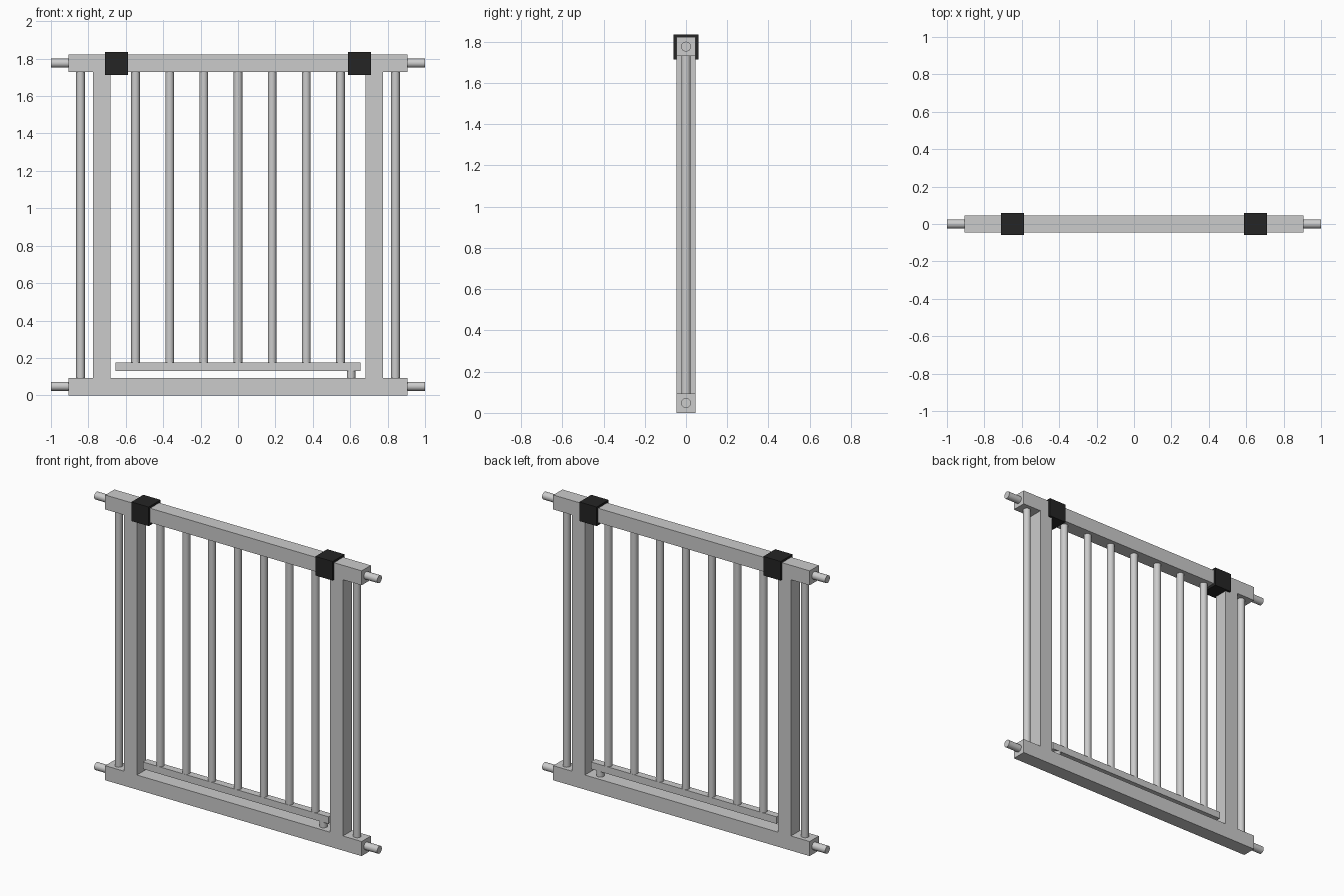
import bpy
from math import pi

if "Cube" in bpy.data.objects:
    bpy.data.objects.remove(bpy.data.objects["Cube"])

black = bpy.data.materials.new("black_plastic")
black.diffuse_color = (0.018, 0.018, 0.018, 1)
black.use_nodes = True
black.node_tree.nodes["Principled BSDF"].inputs["Base Color"].default_value = black.diffuse_color


def box(name, x0, x1, half_y, z0, z1, mat=None):
    bpy.ops.mesh.primitive_cube_add(size=1, location=((x0 + x1) / 2, 0, (z0 + z1) / 2))
    ob = bpy.context.object
    ob.name = name
    ob.scale = (x1 - x0, 2 * half_y, z1 - z0)
    bpy.ops.object.transform_apply(location=False, rotation=False, scale=True)
    if mat:
        ob.data.materials.append(mat)
    return ob


def rod(name, loc, radius, length, along_x=False):
    bpy.ops.mesh.primitive_cylinder_add(vertices=24, radius=radius, depth=length, location=loc,
                                        rotation=(0, pi / 2 if along_x else 0, 0))
    ob = bpy.context.object
    ob.name = name
    bpy.ops.object.shade_smooth_by_angle()
    return ob


def upright(name, x, z0, z1, radius=0.023):
    return rod(name, (x, 0, (z0 + z1) / 2), radius, z1 - z0)


# Main frame rails
box("bottom_rail", -0.906, 0.906, 0.046, 0, 0.093)
box("top_rail", -0.906, 0.906, 0.046, 1.73, 1.822)

# Posts, outer bars, wall pins and black caps on both sides
for s, side in ((-1, "left"), (1, "right")):
    xs = sorted((s * 0.682, s * 0.774))
    box("post_" + side, *xs, 0.046, 0.093, 1.73)
    upright("outer_bar_" + side, s * 0.842, 0.093, 1.73)
    for z, level in ((0.048, "lower"), (1.776, "upper")):
        rod(f"wall_pin_{level}_{side}", (s * 0.95, 0, z), 0.024, 0.1, True)
    xs = sorted((s * 0.589, s * 0.711))
    box("cap_" + side, *xs, 0.06, 1.713, 1.835, black)

# Gate lower rail with its vertical bars and pivot peg
box("gate_rail", -0.656, 0.656, 0.023, 0.13, 0.175)
for i in range(-3, 4):
    upright("gate_bar", i * 0.1826, 0.175, 1.73)
upright("pivot_peg", 0.605, 0.093, 0.13)
